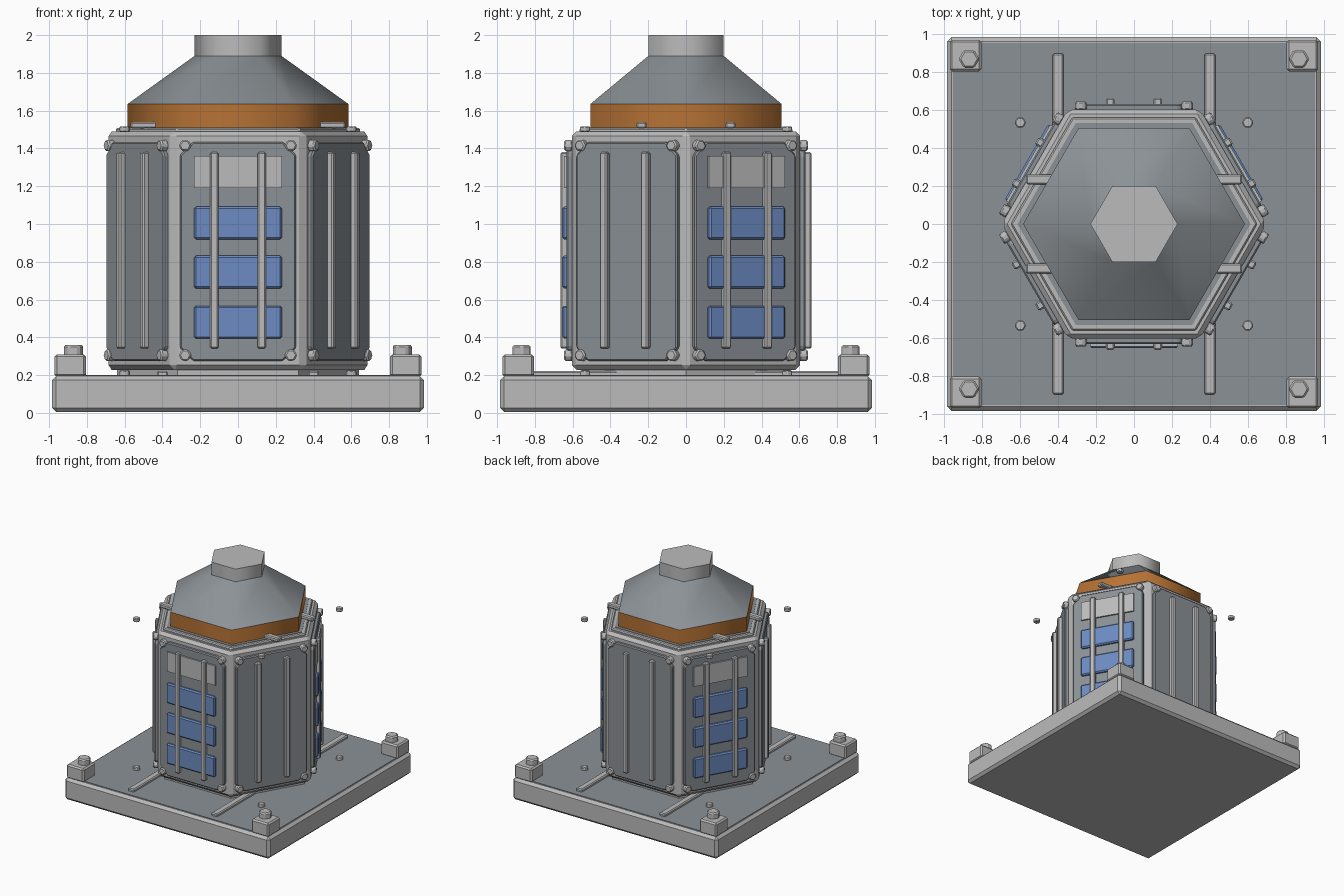
import bpy, bmesh, math
from mathutils import Matrix, Vector

if "Cube" in bpy.data.objects:
    bpy.data.objects.remove(bpy.data.objects["Cube"])


def material(name, rgb):
    m = bpy.data.materials.new(name)
    m.diffuse_color = (*rgb, 1)
    m.use_nodes = True
    m.node_tree.nodes["Principled BSDF"].inputs["Base Color"].default_value = m.diffuse_color
    return m


LIGHT = material("light grey", (0.50, 0.50, 0.50))
SLATE = material("slate grey", (0.26, 0.285, 0.305))
BLUE = material("blue", (0.15, 0.26, 0.54))
ORANGE = material("orange", (0.47, 0.17, 0.035))


def ngon(r, cx=0, cy=0, n=6):
    return [(cx + r * math.cos(i * math.tau / n), cy + r * math.sin(i * math.tau / n))
            for i in range(n)]


def rect(u0, u1, v0, v1, c=0):
    """Rectangle outline, with corners cut off by c when c > 0."""
    if not c:
        return [(u0, v0), (u1, v0), (u1, v1), (u0, v1)]
    return [(u0 + c, v0), (u1 - c, v0), (u1, v0 + c), (u1, v1 - c),
            (u1 - c, v1), (u0 + c, v1), (u0, v1 - c), (u0, v0 + c)]


def prism(name, outline, w0, w1, mat, bevel=0, frame=Matrix(), scale=1, caps=True, smooth=0):
    """Extrude an outline from w0 to w1; scale shrinks the far end."""
    bm = bmesh.new()
    a = [bm.verts.new((u, v, w0)) for u, v in outline]
    b = [bm.verts.new((u * scale, v * scale, w1)) for u, v in outline]
    n = len(outline)
    for i in range(n):
        j = (i + 1) % n
        bm.faces.new((a[i], a[j], b[j], b[i]))
    if caps:
        bm.faces.new(a[::-1])
        bm.faces.new(b)
    if bevel:
        bmesh.ops.bevel(bm, geom=bm.edges[:], offset=bevel, segments=1,
                        profile=0.5, affect='EDGES')
    bm.transform(frame)
    me = bpy.data.meshes.new(name)
    bm.to_mesh(me)
    bm.free()
    me.materials.append(mat)
    ob = bpy.data.objects.new(name, me)
    bpy.context.collection.objects.link(ob)
    if smooth:
        bpy.ops.object.select_all(action='DESELECT')
        ob.select_set(True)
        bpy.context.view_layer.objects.active = ob
        bpy.ops.object.shade_smooth_by_angle(angle=math.radians(smooth))
    return ob


def wall_frame(angle):
    """Local axes of one wall: across, up, outward."""
    n = Vector((math.cos(angle), math.sin(angle), 0))
    t = Vector((-n.y, n.x, 0))
    return Matrix((t, (0, 0, 1), n)).transposed().to_4x4()


# Base slab, deck, rails
prism("base_slab", rect(-0.985, 0.985, -0.985, 0.985), 0.005, 0.195, LIGHT, 0.022)
prism("base_deck", rect(-0.955, 0.955, -0.955, 0.955), 0.19, 0.2, SLATE)
for s in (-1, 1):
    prism("deck_rail", rect(s * 0.4 - 0.029, s * 0.4 + 0.029, -0.9, 0.9),
          0.19, 0.222, LIGHT, 0.008)

# Corner blocks, hold-down bolts, small studs and top clamps
for sx in (-1, 1):
    for sy in (-1, 1):
        x, y = sx * 0.888, sy * 0.888
        prism("corner_block", rect(x - 0.083, x + 0.083, y - 0.083, y + 0.083),
              0.19, 0.31, LIGHT, 0.012)
        x, y = sx * 0.87, sy * 0.87
        prism("corner_bolt", ngon(0.055, x, y), 0.3, 0.36, LIGHT, 0.01)
        for z in (0.195, 1.487):
            prism("small_stud", ngon(0.031, sx * 0.6, sy * 0.535), z, z + 0.03, LIGHT, 0.006)
        x, y = sx * 0.5, sy * 0.235
        prism("top_clamp", rect(x - 0.07, x + 0.07, y - 0.026, y + 0.026),
              1.505, 1.54, LIGHT, 0.008)

# Six-sided body
prism("foot_ring", ngon(0.64), 0.19, 0.24, LIGHT)
prism("body", ngon(0.698), 0.228, 1.49, LIGHT, 0.025)
prism("top_ring", ngon(0.65), 1.48, 1.508, LIGHT, 0.008)
prism("top_deck", ngon(0.615), 1.5, 1.512, SLATE)

# Roof: band, tapering hood and cap
prism("roof_band", ngon(0.585), 1.505, 1.635, ORANGE, smooth=65)
prism("roof_hood", ngon(0.585), 1.635, 1.89, SLATE, scale=0.23 / 0.585, caps=False, smooth=65)
prism("roof_cap", ngon(0.23), 1.88, 2.0, LIGHT, smooth=65)

# Walls: alternating cell racks and plain ribbed panels
for i in range(6):
    frame = wall_frame(math.radians(-90 + 60 * i))
    prism("wall_panel", rect(-0.308, 0.308, 0.275, 1.435, 0.07), 0.59, 0.632, SLATE, 0.008, frame)
    for u in (-0.28, 0.28):
        for v in (0.305, 1.415):
            prism("wall_bolt", ngon(0.034, u, v), 0.6, 0.645, LIGHT, 0.008, frame)
    for u in (-0.125, 0.125):
        prism("wall_rib", rect(u - 0.022, u + 0.022, 0.34, 1.38), 0.62, 0.664, LIGHT, 0.008, frame)
    if i % 2 == 0:
        for v in (0.48, 0.745, 1.005):
            prism("blue_cell", rect(-0.232, 0.232, v - 0.087, v + 0.087),
                  0.62, 0.655, BLUE, 0.01, frame)
        prism("rack_plate", rect(-0.232, 0.232, 1.19, 1.36), 0.62, 0.645, LIGHT, 0, frame)
